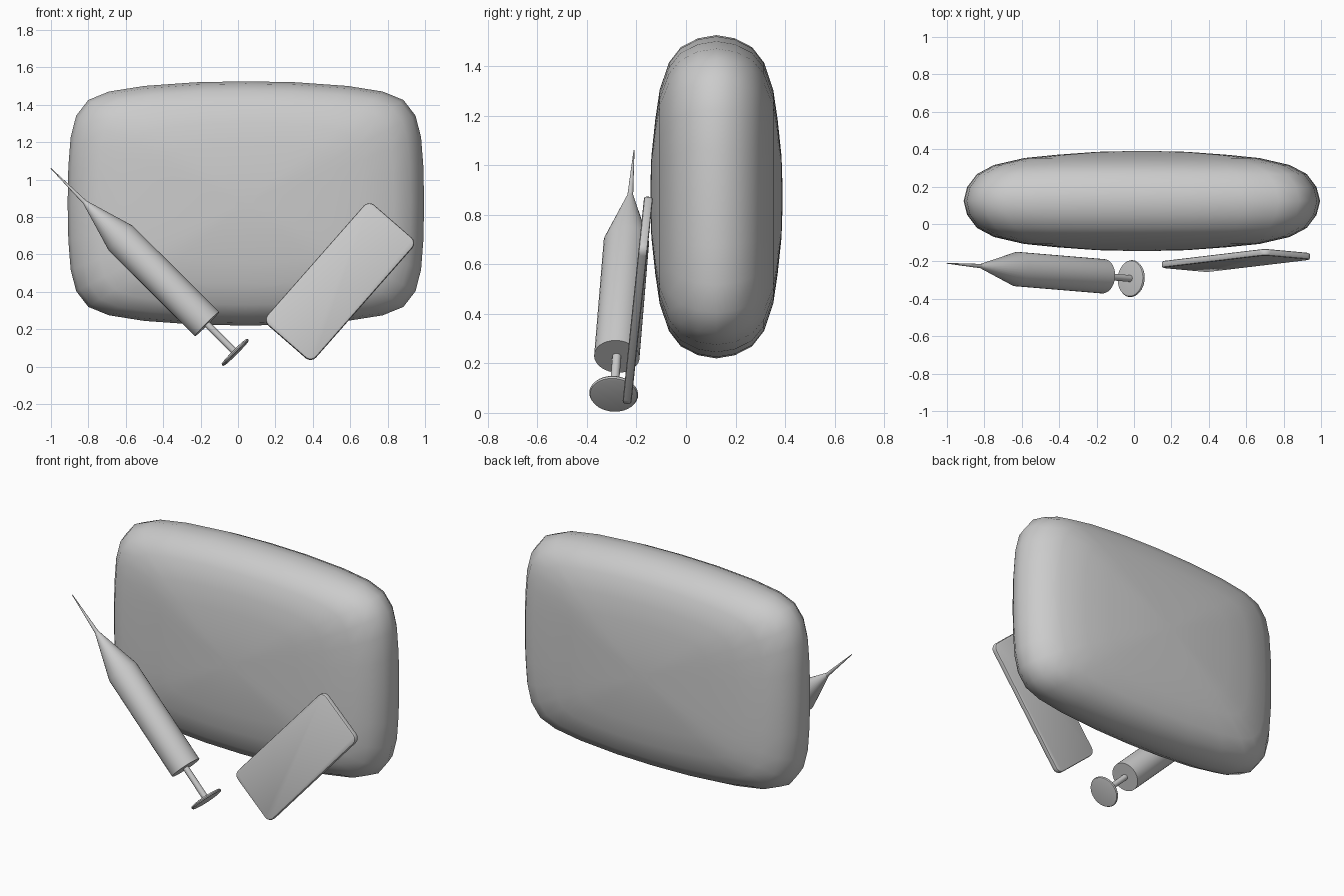
import bpy, bmesh, math
from mathutils import Vector, Matrix

if "Cube" in bpy.data.objects:
    bpy.data.objects.remove(bpy.data.objects["Cube"])


def finish(name, bm, angle=35):
    bmesh.ops.remove_doubles(bm, verts=bm.verts, dist=1e-5)
    bmesh.ops.recalc_face_normals(bm, faces=bm.faces)
    me = bpy.data.meshes.new(name)
    bm.to_mesh(me)
    bm.free()
    ob = bpy.data.objects.new(name, me)
    bpy.context.collection.objects.link(ob)
    bpy.ops.object.select_all(action='DESELECT')
    ob.select_set(True)
    bpy.context.view_layer.objects.active = ob
    bpy.ops.object.shade_smooth_by_angle(angle=math.radians(angle))
    return ob


def loft(bm, rings):
    loops = [[bm.verts.new(p) for p in ring] for ring in rings]
    n = len(loops[0])
    for a, b in zip(loops, loops[1:]):
        for i in range(n):
            j = (i + 1) % n
            bm.faces.new((a[i], a[j], b[j], b[i]))
    bm.faces.new(loops[0])
    bm.faces.new(loops[-1])


# Pillow: rounded-rectangle outline, scaled in rings through the depth
quarter = [(1, 0), (.996, .3), (.983, .542), (.952, .718), (.884, .847),
           (.768, .916), (.569, .962), (.28, .992)]
q2 = [(0, 1)] + [(-x, z) for x, z in reversed(quarter[1:])]
half = quarter + q2
outline = half + [(-x, -z) for x, z in half]
section = [(.06, 1), (.25, .985), (.48, .925), (.66, .86), (.83, .72), (.925, .54), (.98, .28)]
section = [(s, -d) for s, d in section] + [(1, 0)] + [(s, d) for s, d in reversed(section)]
bm = bmesh.new()
loft(bm, [[Vector((.042 + .953 * s * x, .123 + .267 * d, .873 + .653 * s * z))
           for x, z in outline] for s, d in section])
finish("pillow", bm, 60)

# Syringe parts: turned profiles (distance along axis, radius)
BASE = Vector((-.015, -.292, .077))
TIP = Vector((-1.0, -.21, 1.06))
AXIS = TIP - BASE
ROT = AXIS.to_track_quat('Z', 'Y').to_matrix()
LEN = AXIS.length


def lathe(name, profile, sides=32):
    bm = bmesh.new()
    loft(bm, [[BASE + ROT @ Vector((r * math.cos(2 * math.pi * i / sides),
                                    r * math.sin(2 * math.pi * i / sides), h))
               for i in range(sides)] for h, r in profile])
    return finish(name, bm, 30)


lathe("syringe_barrel", [(.153 * LEN, .092), (.622 * LEN, .092), (.816 * LEN, .012)])
lathe("syringe_needle", [(.81 * LEN, .012), (LEN, .002)], 16)
lathe("plunger_rod", [(0, .018), (.17 * LEN, .018)], 16)
lathe("plunger_disc", [(-.009, .085), (-.007, .095), (0, .099), (.007, .095), (.009, .085)])

# Tilted card with rounded corners and edges
bm = bmesh.new()
bmesh.ops.create_cube(bm, size=1, matrix=Matrix.Diagonal((.86, .036, .345, 1)))
corners = [e for e in bm.edges if abs((e.verts[0].co - e.verts[1].co).y) > .01]
bmesh.ops.bevel(bm, geom=corners, offset=.04, segments=4, profile=.5, affect='EDGES')
rims = [e for e in bm.edges if abs((e.verts[0].co - e.verts[1].co).y) < .001]
bmesh.ops.bevel(bm, geom=rims, offset=.01, segments=2, profile=.5, affect='EDGES')
place = (Matrix.Translation((.545, -.195, .455))
         @ Matrix.Rotation(math.radians(-6), 4, 'X')
         @ Matrix.Rotation(math.radians(-48.8), 4, 'Y'))
bmesh.ops.transform(bm, matrix=place, verts=bm.verts)
finish("card", bm, 40)
